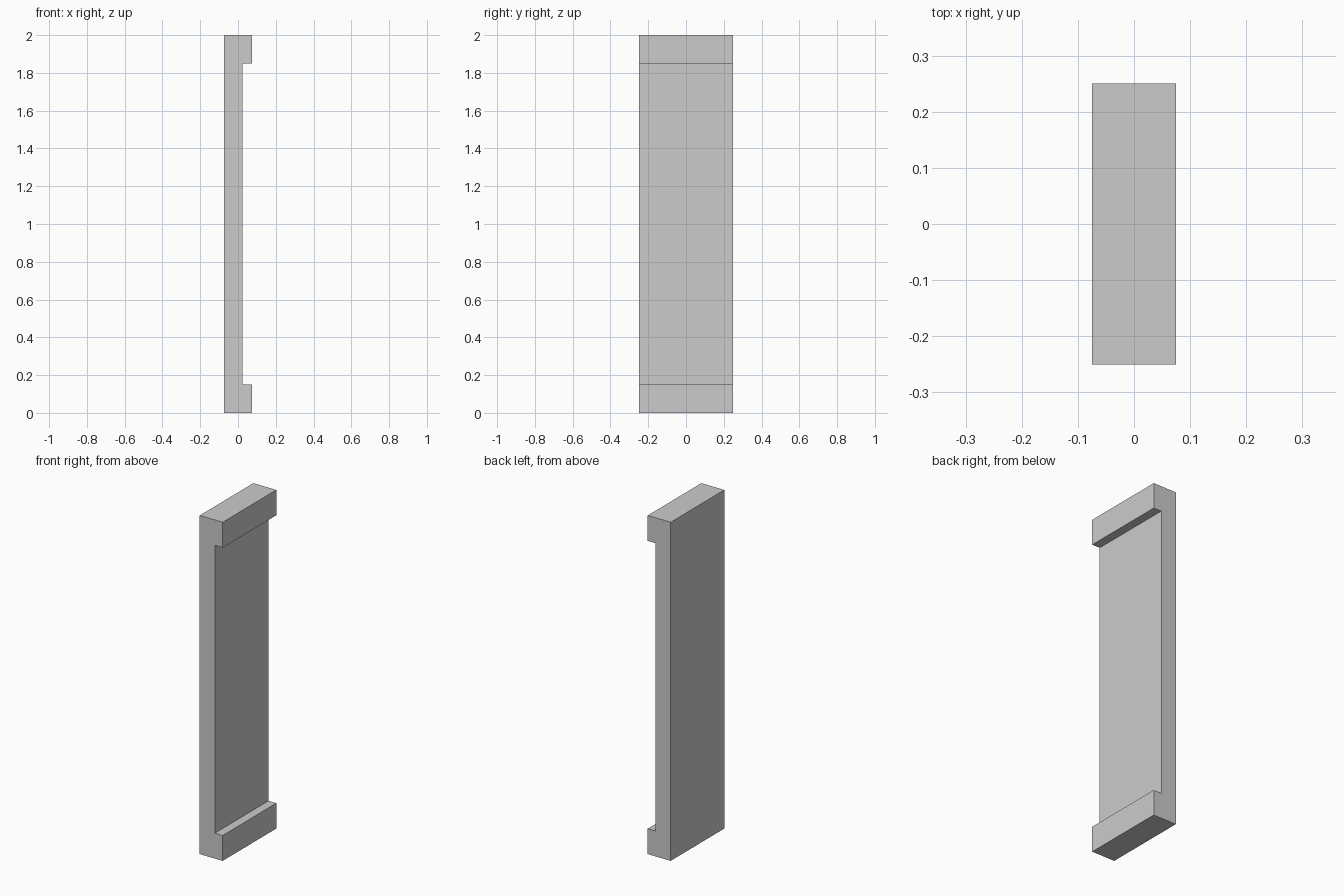
import bpy, bmesh

if "Cube" in bpy.data.objects:
    bpy.data.objects.remove(bpy.data.objects["Cube"])

# C-shaped side profile (x, z): flat back, thick rails at top and bottom
profile = [(-0.075, 0), (0.075, 0), (0.075, 0.15), (0.024, 0.15),
           (0.024, 1.85), (0.075, 1.85), (0.075, 2), (-0.075, 2)]
HALF_WIDTH = 0.25

# Wall panel: extrude the profile along y
bm = bmesh.new()
face = bm.faces.new([bm.verts.new((x, -HALF_WIDTH, z)) for x, z in profile])
ext = bmesh.ops.extrude_face_region(bm, geom=[face], use_keep_orig=True)
moved = [g for g in ext["geom"] if isinstance(g, bmesh.types.BMVert)]
bmesh.ops.translate(bm, verts=moved, vec=(0, 2 * HALF_WIDTH, 0))
bmesh.ops.recalc_face_normals(bm, faces=bm.faces[:])

mesh = bpy.data.meshes.new("wall_panel")
bm.to_mesh(mesh)
bm.free()
bpy.context.collection.objects.link(bpy.data.objects.new("wall_panel", mesh))
